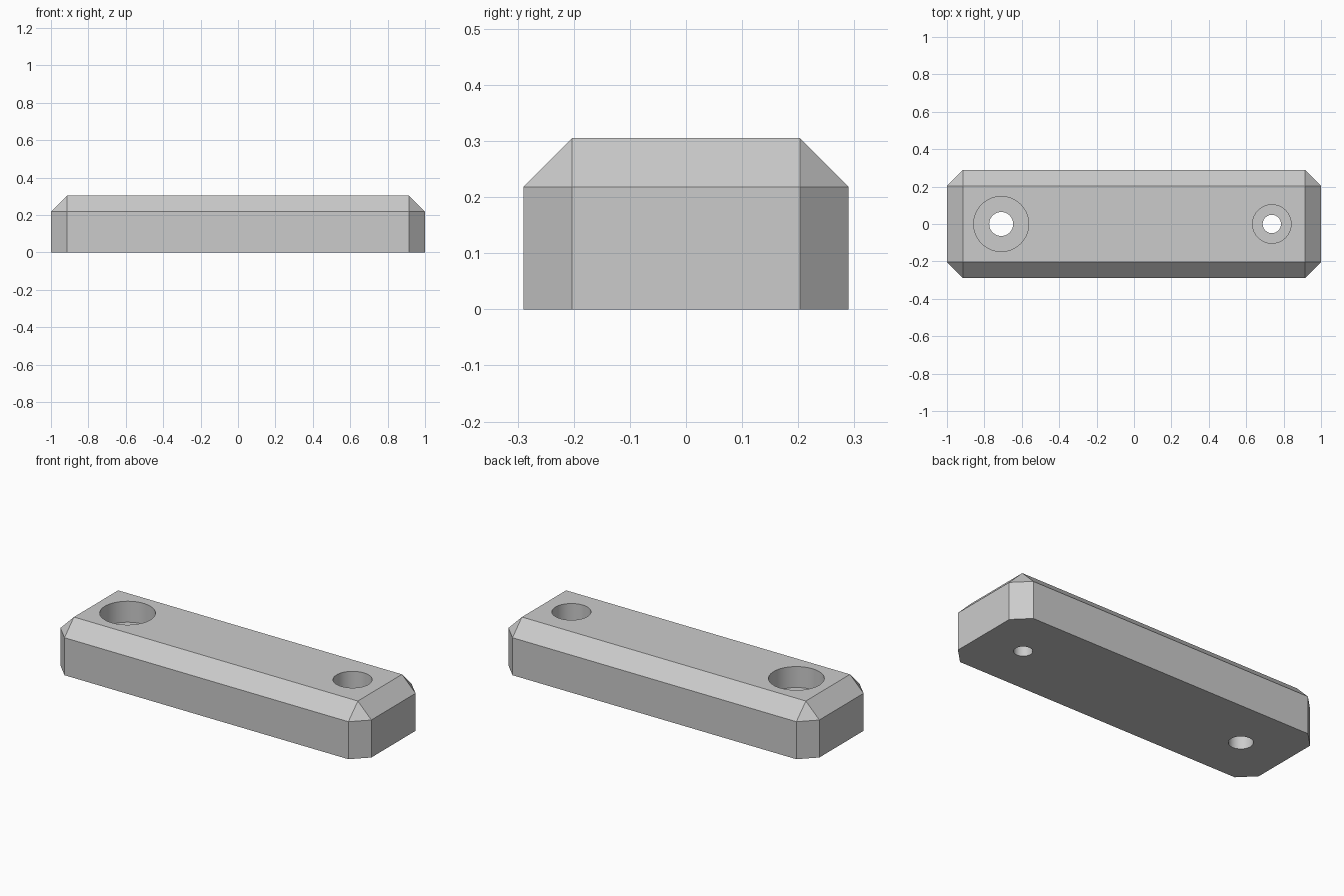
import bpy, bmesh, math
from mathutils import Matrix

if "Cube" in bpy.data.objects:
    bpy.data.objects.remove(bpy.data.objects["Cube"])

HX, HY, H, CHAMFER = 1.0, 0.29, 0.305, 0.087
LEDGE = 0.183  # height of the counterbore floors

grey = bpy.data.materials.new("grey")
grey.diffuse_color = (0.6, 0.6, 0.6, 1)
grey.use_nodes = True
grey.node_tree.nodes["Principled BSDF"].inputs["Base Color"].default_value = grey.diffuse_color


def make_object(name, bm):
    mesh = bpy.data.meshes.new(name)
    bm.to_mesh(mesh)
    bm.free()
    mesh.materials.append(grey)
    ob = bpy.data.objects.new(name, mesh)
    bpy.context.collection.objects.link(ob)
    return ob


def drill(target, x, radius, z0, z1):
    """Cut a vertical round hole through the target between two heights."""
    bm = bmesh.new()
    bmesh.ops.create_cone(bm, cap_ends=True, segments=64, radius1=radius, radius2=radius,
                          depth=z1 - z0, matrix=Matrix.Translation((x, 0, (z0 + z1) / 2)))
    cutter = make_object("hole_cutter", bm)
    cutter.hide_render = True
    mod = target.modifiers.new("hole", 'BOOLEAN')
    mod.operation, mod.solver, mod.object = 'DIFFERENCE', 'EXACT', cutter
    bpy.context.view_layer.objects.active = target
    bpy.ops.object.modifier_apply(modifier=mod.name)
    bpy.data.objects.remove(cutter)


# Block with chamfered upright and top edges, flat square-edged base
bm = bmesh.new()
bmesh.ops.create_cube(bm, size=1, matrix=Matrix.Translation((0, 0, H / 2))
                      @ Matrix.Diagonal((2 * HX, 2 * HY, H, 1)))
edges = [e for e in bm.edges if max(v.co.z for v in e.verts) > H / 2]
bmesh.ops.bevel(bm, geom=edges, offset=CHAMFER, offset_type='OFFSET',
                segments=1, profile=0.5, affect='EDGES')
block = make_object("mounting_block", bm)

# Two counterbored screw holes: x, head radius, shank radius
for x, head, shank in ((-0.71, 0.147, 0.064), (0.737, 0.103, 0.049)):
    drill(block, x, head, LEDGE, H + 0.1)
    drill(block, x, shank, -0.1, H + 0.1)

# Smooth hole walls, crisp edges elsewhere
bpy.ops.object.select_all(action='DESELECT')
block.select_set(True)
bpy.context.view_layer.objects.active = block
bpy.ops.object.shade_smooth_by_angle(angle=math.radians(25))
